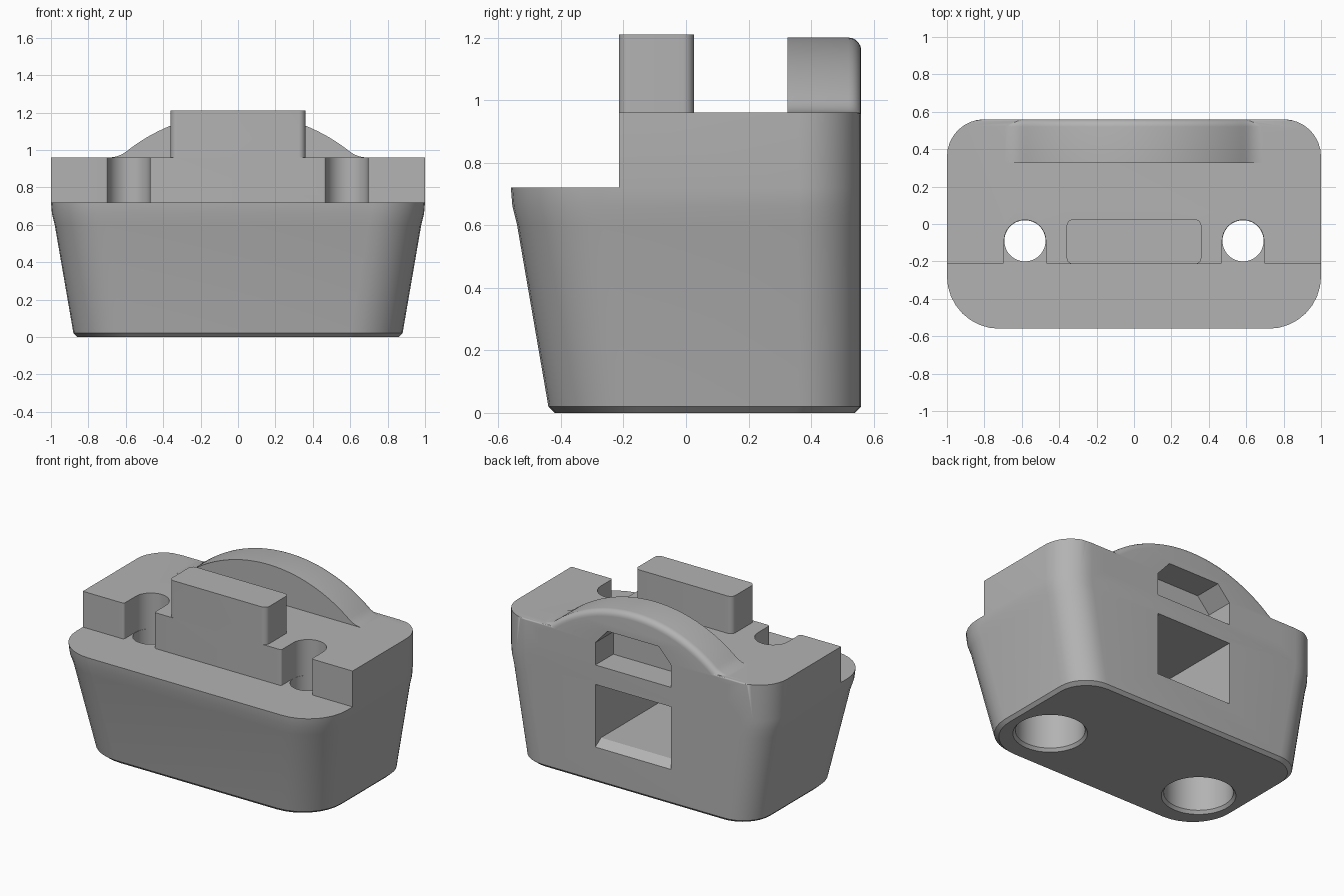
import bpy, bmesh, math
from mathutils import Vector

if "Cube" in bpy.data.objects:
    bpy.data.objects.remove(bpy.data.objects["Cube"], do_unlink=True)

grey = bpy.data.materials.new("plain_grey")
grey.use_nodes = True
COLOUR = (0.45, 0.45, 0.45, 1)
grey.diffuse_color = COLOUR
grey.node_tree.nodes["Principled BSDF"].inputs["Base Color"].default_value = COLOUR


def rounded(corners, seg=8):
    """2D outline from (x, y, radius) corners."""
    out = []
    for i, (x, y, r) in enumerate(corners):
        p = Vector((x, y))
        if r == 0:
            out.append(p)
            continue
        u = (Vector(corners[i - 1][:2]) - p).normalized()
        v = (Vector(corners[(i + 1) % len(corners)][:2]) - p).normalized()
        half = u.angle(v) / 2
        c = p + (u + v).normalized() * r / math.sin(half)
        s, e = p + u * r / math.tan(half) - c, p + v * r / math.tan(half) - c
        a = math.atan2(s.y, s.x)
        d = (math.atan2(e.y, e.x) - a + math.pi) % math.tau - math.pi
        out += [c + r * Vector((math.cos(a + d * k / seg), math.sin(a + d * k / seg)))
                for k in range(seg + 1)]
    return out


def loft(name, rings, bevel_edge=None):
    """Closed solid through rings of 3D points, with optional filleted edges."""
    bm = bmesh.new()
    loops = [[bm.verts.new(p) for p in ring] for ring in rings]
    n = len(loops[0])
    for a, b in zip(loops, loops[1:]):
        for i in range(n):
            bm.faces.new((a[i], a[(i + 1) % n], b[(i + 1) % n], b[i]))
    bm.faces.new(loops[0][::-1])
    bm.faces.new(loops[-1])
    bmesh.ops.remove_doubles(bm, verts=bm.verts, dist=1e-5)
    if bevel_edge:
        edges = [e for e in bm.edges if all(bevel_edge(v.co) for v in e.verts)]
        bmesh.ops.bevel(bm, geom=edges, offset=0.04, segments=5, profile=0.5,
                        affect='EDGES', clamp_overlap=True)
    bmesh.ops.recalc_face_normals(bm, faces=bm.faces)
    mesh = bpy.data.meshes.new(name)
    bm.to_mesh(mesh)
    bm.free()
    mesh.materials.append(grey)
    ob = bpy.data.objects.new(name, mesh)
    bpy.context.collection.objects.link(ob)
    return ob


def prism(name, outline, axis, lo, hi, bevel_edge=None):
    place = {'x': lambda p, t: (t, p[0], p[1]),
             'y': lambda p, t: (p[0], t, p[1]),
             'z': lambda p, t: (p[0], p[1], t)}[axis]
    return loft(name, [[place(p, t) for p in outline] for t in (lo, hi)], bevel_edge)


def combine(target, tool, operation):
    mod = target.modifiers.new(tool.name, 'BOOLEAN')
    mod.operation, mod.solver, mod.object = operation, 'EXACT', tool
    bpy.context.view_layer.objects.active = target
    bpy.ops.object.modifier_apply(modifier=mod.name)
    bpy.data.objects.remove(tool, do_unlink=True)


# Tapered body with rounded corners: z, half width, front y, back y
TOP, STEP, BACK = 0.96, 0.72, 0.56
sections = [(0, 0.86, -0.42, 0.54), (0.02, 0.88, -0.44, BACK), (0.6, 0.98, -0.54, BACK),
            (0.66, 0.995, -0.555, BACK), (STEP, 1, -BACK, BACK), (TOP, 1, -BACK, BACK)]
rings = []
for z, w, front, back in sections:
    plan = rounded([(-w, front, 0.28), (w, front, 0.28), (w, back, 0.2), (-w, back, 0.2)])
    rings.append([(p.x, p.y, z) for p in plan])
body = loft("body", rings, lambda c: c.z > 0.95 and c.y > 0.555)

# Lowered front step, with two round-ended slots reaching back from it
FACE, HOLE_X, HOLE_Y, SLOT = -0.215, 0.583, -0.09, 0.112
outline = [(-1.2, -0.8, 0), (1.2, -0.8, 0), (1.2, FACE, 0)]
for x in (HOLE_X, -HOLE_X):
    outline += [(x + SLOT, FACE, 0.015), (x + SLOT, HOLE_Y + SLOT, SLOT),
                (x - SLOT, HOLE_Y + SLOT, SLOT), (x - SLOT, FACE, 0.015)]
outline.append((-1.2, FACE, 0))
combine(body, prism("step_cut", rounded(outline), 'z', STEP, 1.5), 'DIFFERENCE')

# Arched back rest: large arc blended into the deck by concave fillets
R, CZ, FOOT = 0.96, 0.24, 0.69
fr = 0.152
lean = math.atan2(FOOT, TOP + fr - CZ)
half_arc = [(R * math.sin(lean * k / 20), CZ + R * math.cos(lean * k / 20)) for k in range(21)]
half_arc += [(FOOT - fr * math.sin(lean * k / 6), TOP + fr - fr * math.cos(lean * k / 6))
             for k in range(5, -1, -1)]
half_arc.append((FOOT, 0.8))
arch_profile = [(-x, z) for x, z in half_arc[:0:-1]] + half_arc
arch = prism("arch", arch_profile, 'y', 0.325, BACK,
             lambda c: c.y > 0.555 and c.z > 0.95)
combine(body, arch, 'UNION')

# Upright front tab
tab = rounded([(-0.36, FACE, 0.035), (0.36, FACE, 0.035),
               (0.36, 0.025, 0.035), (-0.36, 0.025, 0.035)])
combine(body, prism("front_tab", tab, 'z', 0.959, 1.21), 'UNION')

# Through holes with wide chamfered counterbores underneath
for side in (-1, 1):
    steps = [(-0.02, 0.24), (0.02, 0.21), (0.5, 0.21), (0.5, 0.11), (0.8, 0.11)]
    bore = [[(side * HOLE_X + r * math.cos(math.tau * k / 48),
              HOLE_Y + r * math.sin(math.tau * k / 48), z) for k in range(48)]
            for z, r in steps]
    combine(body, loft("bore", bore), 'DIFFERENCE')

# Deep back pocket with a sloped lip, and the shallow chamfered slot above it
pocket = [(0.58, 0.225), (BACK, 0.24), (0.5, 0.28), (-0.25, 0.28), (-0.25, 0.66), (0.58, 0.66)]
combine(body, prism("pocket", pocket, 'x', -0.28, 0.28), 'DIFFERENCE')
slot = [(-0.28, 0.79), (0.28, 0.79), (0.28, 0.94), (0.19, 1.04), (-0.19, 1.04), (-0.28, 0.94)]
combine(body, prism("upper_slot", slot, 'y', 0.37, 0.6), 'DIFFERENCE')

# Smooth shading with crisp edges
bpy.ops.object.select_all(action='DESELECT')
body.select_set(True)
bpy.context.view_layer.objects.active = body
bpy.ops.object.shade_smooth_by_angle(angle=math.radians(30))
